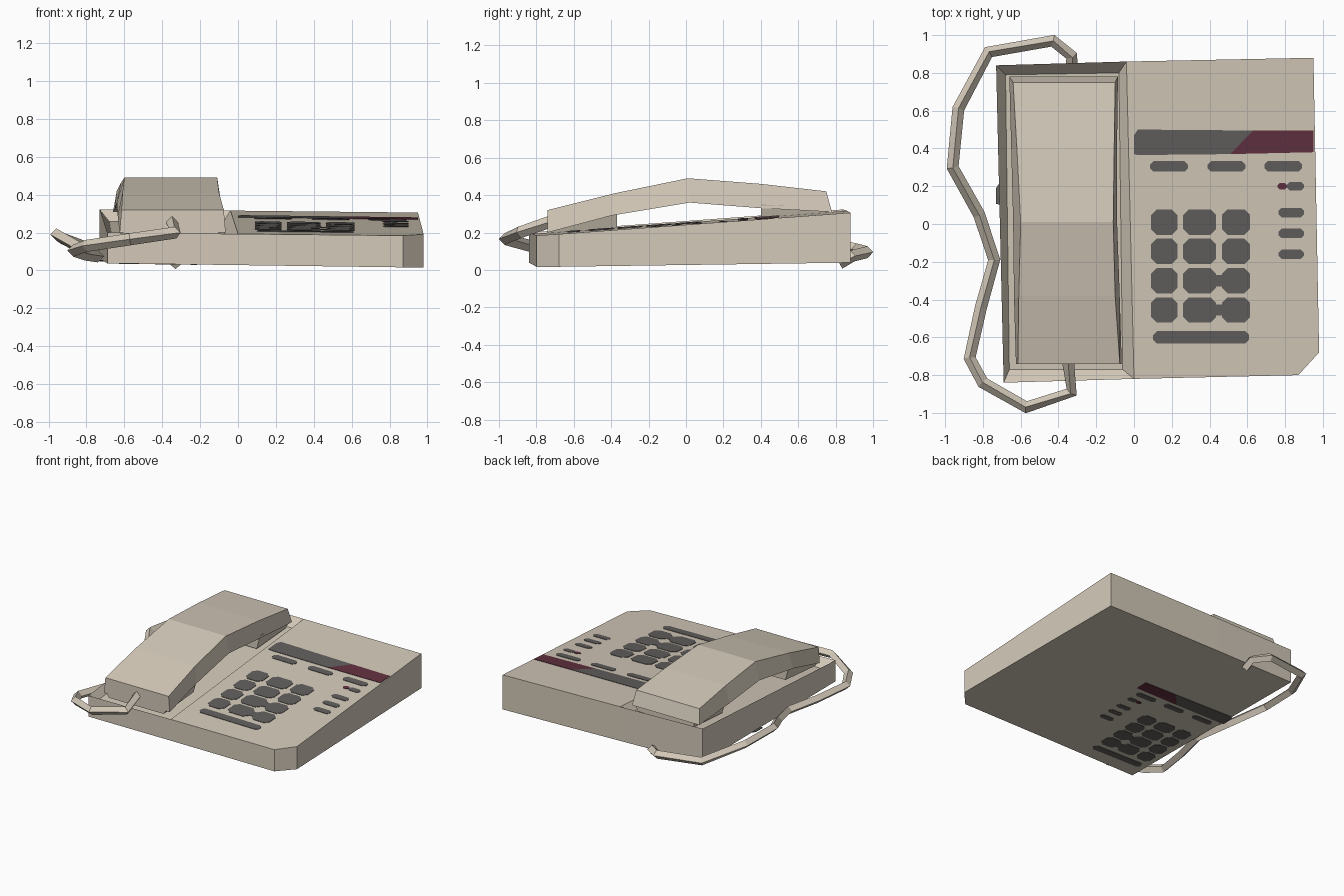
import bpy, bmesh

if "Cube" in bpy.data.objects:
    bpy.data.objects.remove(bpy.data.objects["Cube"])

def material(name, rgb):
    m = bpy.data.materials.new(name)
    m.diffuse_color = (*rgb, 1)
    m.use_nodes = True
    m.node_tree.nodes["Principled BSDF"].inputs["Base Color"].default_value = m.diffuse_color
    return m

BEIGE = material("beige_plastic", (0.66, 0.59, 0.49))
GREY = material("dark_grey_keys", (0.12, 0.115, 0.11))
WINE = material("burgundy_label", (0.12, 0.03, 0.05))

def finish(name, bm, mat):
    bmesh.ops.recalc_face_normals(bm, faces=bm.faces)
    me = bpy.data.meshes.new(name)
    bm.to_mesh(me)
    bm.free()
    me.materials.append(mat)
    ob = bpy.data.objects.new(name, me)
    bpy.context.collection.objects.link(ob)
    return ob

def loft(name, rings, mat):
    """Closed solid through rings of equal vertex count."""
    bm = bmesh.new()
    loops = [[bm.verts.new(p) for p in r] for r in rings]
    for a, b in zip(loops, loops[1:]):
        n = len(a)
        for i in range(n):
            bm.faces.new((a[i], a[(i + 1) % n], b[(i + 1) % n], b[i]))
    bm.faces.new(loops[0][::-1])
    bm.faces.new(loops[-1])
    return finish(name, bm, mat)

# Slanted planes of the body
def top_z(x, y):
    return 0.253 + 0.073 * y - 0.012 * x

def bottom_z(x, y):
    return 0.04 + 0.014 * y - 0.014 * x

# Body: wedge with a chamfered corner and a sunken cradle on the left
outline = [(-.69, -.84), (0, -.82), (.87, -.80), (.98, -.68), (.95, .88), (-.04, .86), (-.73, .84)]
floor = [(-.66, -.77), (-.06, -.77), (-.08, .80), (-.68, .79)]
bm = bmesh.new()
low = [bm.verts.new((x, y, bottom_z(x, y))) for x, y in outline]
top = [bm.verts.new((x, y, top_z(x, y))) for x, y in outline]
flr = [bm.verts.new((x, y, top_z(x, y) - 0.06)) for x, y in floor]
for i in range(7):
    j = (i + 1) % 7
    bm.faces.new((low[i], low[j], top[j], top[i]))
bm.faces.new(low[::-1])
bm.faces.new(top[1:6])
rim = [top[0], top[1], top[5], top[6]]
for i in range(4):
    j = (i + 1) % 4
    bm.faces.new((rim[i], rim[j], flr[j], flr[i]))
bm.faces.new(flr)
finish("phone_body", bm, BEIGE)

# Handset: arched grip, each row: y top, y bottom, x top pair, x bottom pair, z top, z bottom
sections = [
    (-.74, -.74, -.615, -.075, -.625, -.065, .32, .20),
    (-.38, -.40, -.61, -.10, -.635, -.075, .41, .29),
    (.01, .02, -.60, -.11, -.64, -.09, .49, .36),
    (.40, .40, -.62, -.105, -.65, -.09, .46, .33),
    (.75, .78, -.64, -.10, -.66, -.085, .42, .31),
]
loft("handset_grip", [[(tl, yt, zt), (tr, yt, zt), (br, yb, zb), (bl, yb, zb)]
                      for yt, yb, tl, tr, bl, br, zt, zb in sections], BEIGE)

# Mouthpiece and earpiece blocks below the grip: y from/to, top z at each end, bottom z at each end
def end_block(name, y0, y1, t0, t1, b0, b1):
    loft(name, [[(-.62, y, t), (-.09, y, t), (-.12, y, b), (-.59, y, b)]
                for y, t, b in ((y0, t0, b0), (y1, t1, b1))], BEIGE)

end_block("mouthpiece", -.735, -.37, .22, .31, .17, .20)
end_block("earpiece", .40, .76, .35, .33, .24, .265)

# Key plates on the panel, repeated smaller on the underside
def rounded(x0, x1, y0, y1, c):
    return [(x0 + c, y0), (x1 - c, y0), (x1, y0 + c), (x1, y1 - c),
            (x1 - c, y1), (x0 + c, y1), (x0, y1 - c), (x0, y0 + c)]

def bar(x0, x1, y, h):
    return rounded(x0, x1, y - h / 2, y + h / 2, h * 0.32)

grey_shapes = [[(.02, .365), (.51, .37), (.63, .495), (.02, .50), (0, .47), (0, .37)]]   # display strip
grey_shapes += [bar(x, x + .20, .305, .055) for x in (.085, .39, .69)]                  # function keys
grey_shapes += [bar(.765, .90, y, .05) for y in (.06, -.05, -.16)]                      # side keys
grey_shapes.append(bar(.81, .90, .20, .045))
for y in (.01, -.145, -.30, -.455):                                                     # number pad
    grey_shapes += [rounded(x0, x1, y - .067, y + .067, .03)
                    for x0, x1 in ((.09, .23), (.26, .435), (.465, .615))]
grey_shapes += [rounded(.43, .47, y - .03, y + .03, .002) for y in (-.30, -.455)]
grey_shapes.append(bar(.10, .61, -.60, .065))
wine_shapes = [[(.51, .37), (.95, .38), (.95, .495), (.63, .495)], bar(.76, .81, .20, .035)]

def plates(name, shapes, mat, under):
    bm = bmesh.new()
    for shape in shapes:
        if under:
            pts = [(.84 * x - .73, .83 * y - .20) for x, y in shape]
            zs = [bottom_z(*p) for p in pts]
            lo, hi = -.003, .002
        else:
            pts = shape
            zs = [top_z(*p) for p in pts]
            lo, hi = -.002, .003
        a = [bm.verts.new((x, y, z + lo)) for (x, y), z in zip(pts, zs)]
        b = [bm.verts.new((x, y, z + hi)) for (x, y), z in zip(pts, zs)]
        n = len(a)
        for i in range(n):
            bm.faces.new((a[i], a[(i + 1) % n], b[(i + 1) % n], b[i]))
        bm.faces.new(a[::-1])
        bm.faces.new(b)
    finish(name, bm, mat)

for under, place in ((False, "panel"), (True, "underside")):
    plates(place + "_keys", grey_shapes, GREY, under)
    plates(place + "_label", wine_shapes, WINE, under)

# Cord: four-sided tube from the handset round the left side to the back
path = [(-.35, -.72, .26), (-.33, -.89, .20), (-.57, -.97, .165), (-.80, -.84, .13),
        (-.87, -.71, .105), (-.81, -.44, .085), (-.74, -.19, .075), (-.82, .05, .11),
        (-.96, .30, .19), (-.93, .61, .17), (-.77, .91, .11), (-.43, .97, .095), (-.33, .89, .075), (-.33, .82, .035)]
cu = bpy.data.curves.new("cord", 'CURVE')
cu.dimensions = '3D'
cu.twist_mode = 'Z_UP'
cu.bevel_depth = 0.032
cu.bevel_resolution = 0
cu.use_fill_caps = True
sp = cu.splines.new('POLY')
sp.points.add(len(path) - 1)
for p, co in zip(sp.points, path):
    p.co = (*co, 1)
sp.use_smooth = False
cu.materials.append(BEIGE)
cord = bpy.data.objects.new("cord", cu)
bpy.context.collection.objects.link(cord)
bpy.context.view_layer.objects.active = cord
cord.select_set(True)
bpy.ops.object.convert(target='MESH')
bpy.ops.object.shade_flat()
